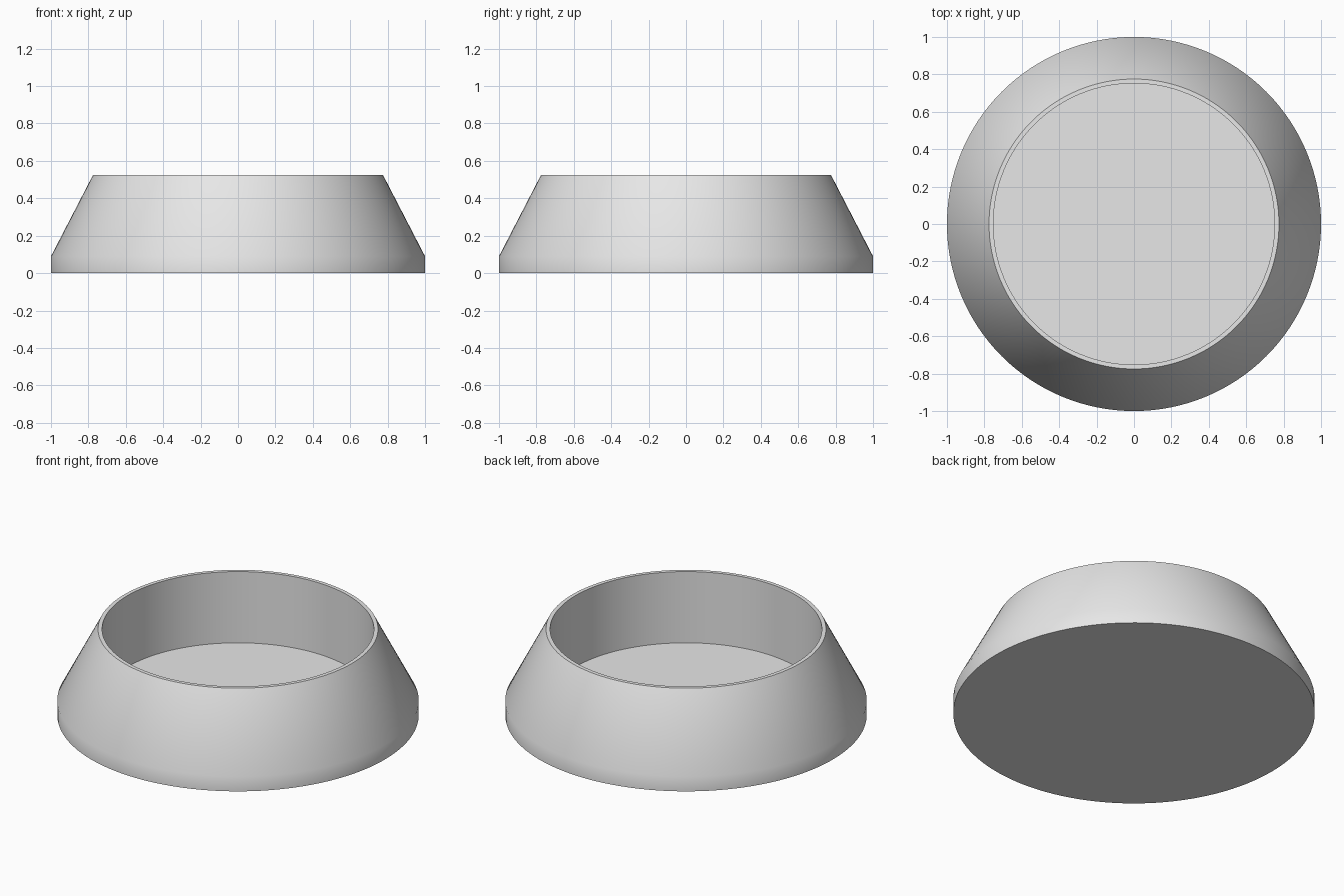
import bpy
import bmesh
import math

SIDES = 128

old = bpy.data.objects.get("Cube")
if old:
    bpy.data.objects.remove(old, do_unlink=True)


def make_material(name, colour):
    mat = bpy.data.materials.new(name)
    mat.use_nodes = True
    mat.diffuse_color = colour
    mat.node_tree.nodes["Principled BSDF"].inputs["Base Color"].default_value = colour
    return mat


def lathe(name, profile, mat):
    """Turn a (radius, height) profile around z and cap both open ends."""
    bm = bmesh.new()
    rings = []
    for radius, height in profile:
        angles = [math.tau * i / SIDES for i in range(SIDES)]
        rings.append([bm.verts.new((radius * math.cos(a), radius * math.sin(a), height))
                      for a in angles])
    for low, high in zip(rings, rings[1:]):
        for i in range(SIDES):
            j = (i + 1) % SIDES
            bm.faces.new((low[i], low[j], high[j], high[i]))
    bm.faces.new(rings[0])
    bm.faces.new(rings[-1])
    bmesh.ops.recalc_face_normals(bm, faces=bm.faces)
    mesh = bpy.data.meshes.new(name)
    bm.to_mesh(mesh)
    bm.free()
    mesh.materials.append(mat)
    obj = bpy.data.objects.new(name, mesh)
    bpy.context.collection.objects.link(obj)
    return obj


# Bowl: base band, sloping side, thin rim, straight well and flat floor
grey = make_material("light grey", (0.8, 0.8, 0.8, 1.0))
bowl = lathe("bowl", [(1.0, 0.0), (1.0, 0.09), (0.775, 0.525),
                      (0.752, 0.525), (0.752, 0.09)], grey)

# Smooth round sides, keeping the rim, base and floor edges sharp
bpy.ops.object.select_all(action="DESELECT")
bowl.select_set(True)
bpy.context.view_layer.objects.active = bowl
bpy.ops.object.shade_smooth_by_angle(angle=math.radians(30))
